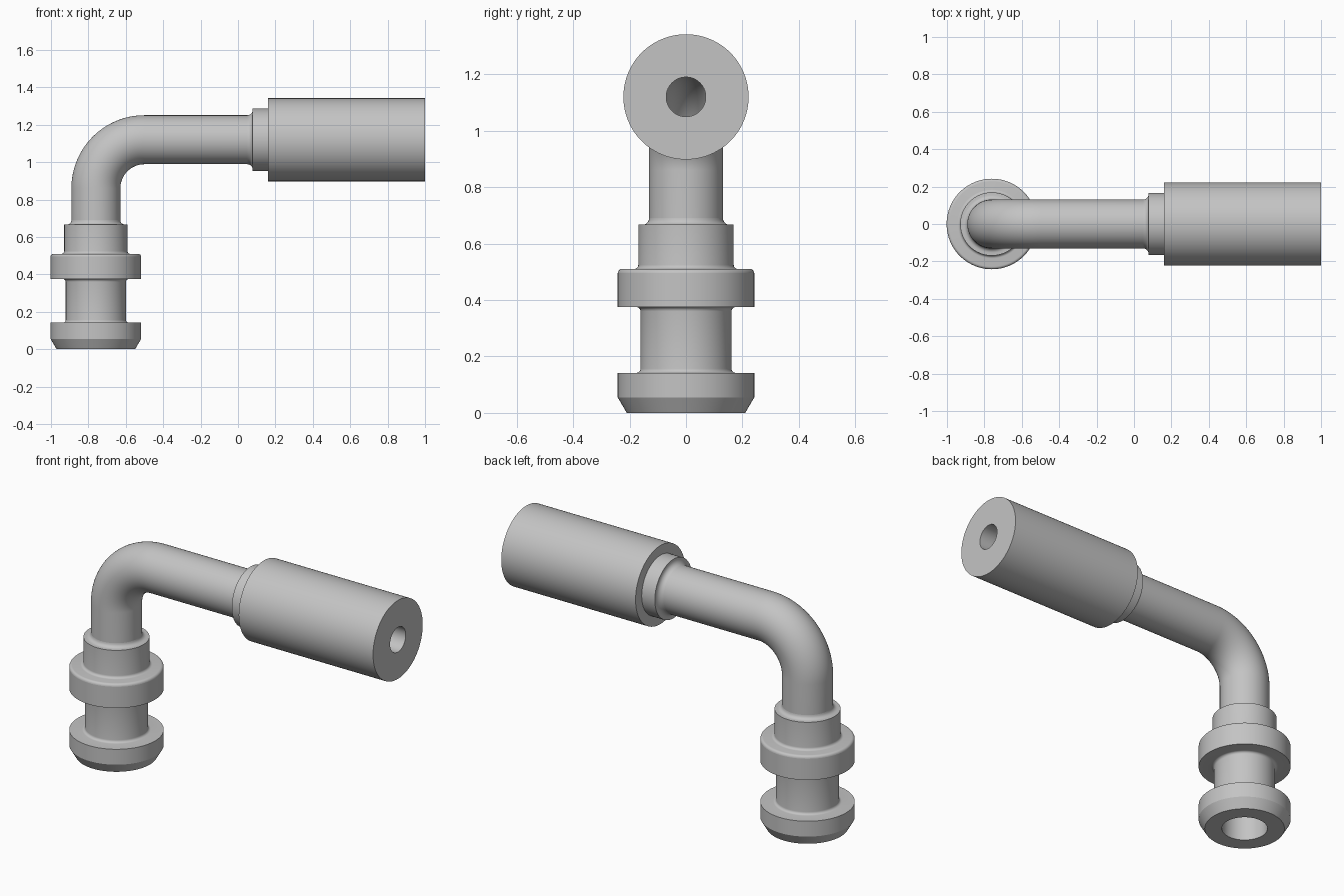
import bpy, bmesh, math
from mathutils import Vector

if "Cube" in bpy.data.objects:
    bpy.data.objects.remove(bpy.data.objects["Cube"])

SIDES = 96
AXIS_X, BEND_Z, BEND_R = -0.76, 0.86, 0.26
BEND_LEN = BEND_R * math.pi / 2

metal = bpy.data.materials.new("light grey metal")
metal.diffuse_color = (0.55, 0.55, 0.55, 1)
metal.use_nodes = True
metal.node_tree.nodes["Principled BSDF"].inputs["Base Color"].default_value = metal.diffuse_color


def frame(s):
    """Point and direction on the centre line: up, quarter bend, then along +x."""
    if s <= BEND_Z:
        return Vector((AXIS_X, 0, s)), Vector((0, 0, 1))
    if s < BEND_Z + BEND_LEN:
        t = (s - BEND_Z) / BEND_R
        return (Vector((AXIS_X + BEND_R * (1 - math.cos(t)), 0, BEND_Z + BEND_R * math.sin(t))),
                Vector((math.sin(t), 0, math.cos(t))))
    return (Vector((AXIS_X + BEND_R + s - BEND_Z - BEND_LEN, 0, BEND_Z + BEND_R)),
            Vector((1, 0, 0)))


def along(x):
    """Centre-line distance of a point at x on the horizontal run."""
    return x - (AXIS_X + BEND_R) + BEND_Z + BEND_LEN


def fillet(s, r, rad, a0, a1, n=5):
    """Small arc in the (distance, radius) profile about centre (s, r)."""
    return [(s + rad * math.cos(math.radians(a0 + (a1 - a0) * i / n)),
             r + rad * math.sin(math.radians(a0 + (a1 - a0) * i / n))) for i in range(n + 1)]


def sweep(name, *profiles):
    """Turn (distance, radius) profiles about the bent centre line."""
    bm = bmesh.new()
    side = Vector((0, 1, 0))
    for profile in profiles:
        rings = []
        for s, r in profile:
            p, d = frame(s)
            up = d.cross(side)
            rings.append([bm.verts.new(p + r * (math.cos(a) * side + math.sin(a) * up))
                          for a in (2 * math.pi * k / SIDES for k in range(SIDES))])
        for lo, hi in zip(rings, rings[1:]):
            for k in range(SIDES):
                n = (k + 1) % SIDES
                bm.faces.new((lo[k], lo[n], hi[n], hi[k]))
    mesh = bpy.data.meshes.new(name)
    bm.to_mesh(mesh)
    bm.free()
    mesh.materials.append(metal)
    obj = bpy.data.objects.new(name, mesh)
    bpy.context.collection.objects.link(obj)
    bpy.ops.object.select_all(action='DESELECT')
    obj.select_set(True)
    bpy.context.view_layer.objects.active = obj
    bpy.ops.object.shade_smooth_by_angle(angle=math.radians(25))


PIPE, BORE = 0.131, 0.07
J0, J1 = 0.69, along(0.05)  # joints between the parts

# Grooved plug end: bore, chamfered foot, groove, flange and shoulder
sweep("plug_end",
      [(J0, BORE), (0.51, BORE), (0.45, 0.12), (0, 0.12), (0, 0.21), (0.055, 0.242), (0.142, 0.242)]
      + fillet(0.157, 0.176, 0.015, 180, 270)
      + fillet(0.36, 0.176, 0.015, 270, 360)
      + [(0.375, 0.242), (0.495, 0.242)]
      + fillet(0.495, 0.227, 0.015, 90, 0)
      + fillet(0.525, 0.184, 0.015, 180, 270)
      + [(0.667, 0.169)]
      + fillet(J0, PIPE + 0.023, 0.023, 180, 270))

# Bent pipe with its bore
bend = [BEND_Z + BEND_LEN * i / 32 for i in range(33)]
path = [J0] + bend + [J1]
sweep("bent_pipe", [(s, PIPE) for s in path], [(s, BORE) for s in reversed(path)])

# Collar and sleeve on the hose end
sweep("hose_sleeve",
      fillet(J1, PIPE + 0.028, 0.028, 270, 360)
      + [(along(0.078), 0.167), (along(0.16), 0.167), (along(0.16), 0.222), (along(1.0), 0.222),
         (along(1.0), BORE), (J1, BORE)])
